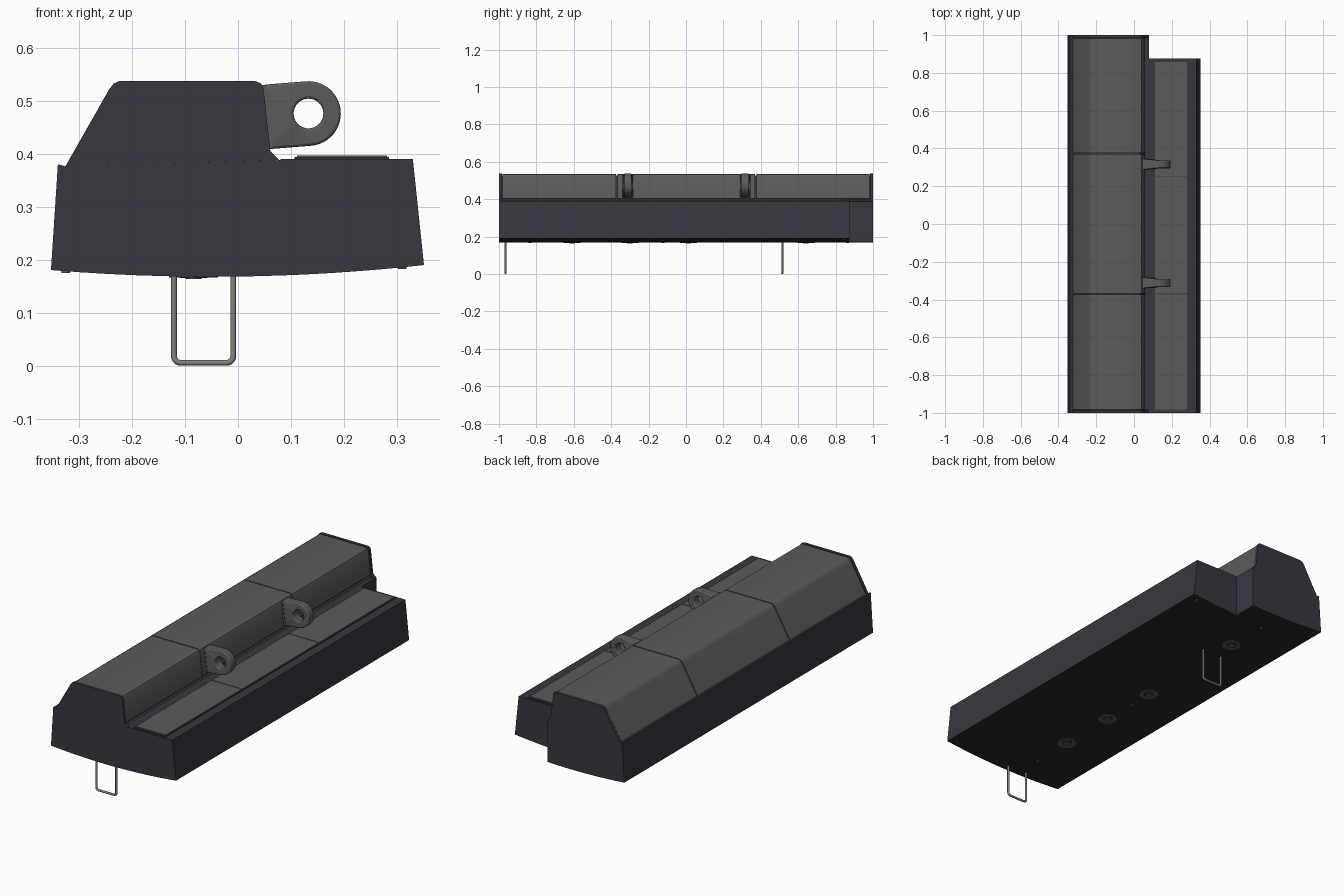
import bpy, bmesh, math
from mathutils import Vector

if "Cube" in bpy.data.objects:
    bpy.data.objects.remove(bpy.data.objects["Cube"], do_unlink=True)


def material(name, r, g, b):
    m = bpy.data.materials.new(name)
    m.use_nodes = True
    m.diffuse_color = (r, g, b, 1)
    m.node_tree.nodes["Principled BSDF"].inputs["Base Color"].default_value = (r, g, b, 1)
    return m


HOUSING = material("housing charcoal", 0.041, 0.038, 0.051)
COVER = material("cover grey", 0.105, 0.105, 0.105)
BLACK = material("underside black", 0.022, 0.022, 0.023)
STEEL = material("wire steel", 0.22, 0.225, 0.21)


def finish(bm, name, *mats):
    bmesh.ops.recalc_face_normals(bm, faces=bm.faces)
    me = bpy.data.meshes.new(name)
    bm.to_mesh(me)
    bm.free()
    ob = bpy.data.objects.new(name, me)
    bpy.context.collection.objects.link(ob)
    for m in mats:
        me.materials.append(m)
    return ob


def smooth(ob):
    bpy.ops.object.select_all(action="DESELECT")
    ob.select_set(True)
    bpy.context.view_layer.objects.active = ob
    bpy.ops.object.shade_smooth_by_angle(angle=math.radians(35))


def extrude(name, profile, y0, y1, *mats):
    """Extrude an (x, z) outline along y; a second material goes on the underside."""
    bm = bmesh.new()
    face = bm.faces.new([bm.verts.new((x, y0, z)) for x, z in profile])
    new = bmesh.ops.extrude_face_region(bm, geom=[face])["geom"]
    bmesh.ops.translate(bm, vec=(0, y1 - y0, 0), verts=[v for v in new if isinstance(v, bmesh.types.BMVert)])
    bmesh.ops.recalc_face_normals(bm, faces=bm.faces)
    bm.normal_update()
    if len(mats) > 1:
        for f in bm.faces:
            f.material_index = int(f.normal.z < -0.5)
    return finish(bm, name, *mats)


def belly(x):
    return 0.168 + 0.137 * (x + 0.05) ** 2


def belly_curve(x0, x1, n=8):
    return [(x0 + (x1 - x0) * i / n, belly(x0 + (x1 - x0) * i / n)) for i in range(n + 1)]


# Lower housing: long left half and shorter right shelf, with a curved underside
extrude("left_housing", [(-0.326, 0.376), (-0.331, 0.378), (-0.34, 0.38)] + belly_curve(-0.353, 0.08)
        + [(0.08, 0.388)], -1, 1, HOUSING, BLACK)
extrude("right_shelf", [(0.08, 0.39)] + belly_curve(0.08, 0.351) + [(0.33, 0.39)], -1, 0.875, HOUSING, BLACK)

# Raised ridge: end cheeks, inner core and three cover panels
ridge = [(-0.326, 0.376), (-0.243, 0.522), (-0.235, 0.532), (-0.225, 0.537), (0.033, 0.537),
         (0.043, 0.533), (0.048, 0.524), (0.061, 0.405), (0.078, 0.388)]


def inset(points, d):
    c = Vector((-0.1, 0.376))
    return [(x - d * (1 if x > c.x else -1), max(z - d, c.y)) for x, z in points]


for name, y0, y1 in (("front_cheek", -1, -0.985), ("back_cheek", 0.985, 1)):
    extrude(name, ridge, y0, y1, HOUSING)
extrude("ridge_core", inset(ridge, 0.01), -0.985, 0.985, HOUSING)
breaks = [-0.985, -0.37, 0.373, 0.985]
for name, y0, y1 in zip(("front_cover", "middle_cover", "back_cover"), breaks, breaks[1:]):
    smooth(extrude(name, inset(ridge[:-1], 0.002), y0 + 0.003, y1 - 0.003, COVER))


def box(name, lo, hi, mat):
    return extrude(name, [(lo[0], lo[2]), (hi[0], lo[2]), (hi[0], hi[2]), (lo[0], hi[2])], lo[1], hi[1], mat)


# Deck panels on the shelf over a dark frame
box("deck_frame", (0.107, -0.993, 0.385), (0.285, 0.868, 0.394), HOUSING)
breaks = [-0.985, -0.37, 0.25, 0.86]
for name, y0, y1 in zip(("front_deck", "middle_deck", "back_deck"), breaks, breaks[1:]):
    box(name, (0.111, y0 + 0.002, 0.388), (0.281, y1 - 0.002, 0.397), COVER)


# Pierced lugs on the ridge wall
def lug(name, yc, n=64):
    tilt, radius, reach = math.radians(4.6), 0.061, 0.088
    bm = bmesh.new()
    rings = []
    for side in (-1, 1):
        outer, inner = [], []
        for i in range(n):
            t = 2 * math.pi * i / n
            c, s = math.cos(t), math.sin(t)
            d = radius
            if c < -1e-6:
                d = min(radius / max(abs(s), 1e-6), reach / -c)
            half = 0.021 + max(0, -c * d) * 0.08
            for ring, k in ((outer, d), (inner, 0.028)):
                ring.append(bm.verts.new((0.133 + k * math.cos(t + tilt), yc + side * half,
                                          0.476 + k * math.sin(t + tilt))))
        rings.append((outer, inner))
    (a, b), (e, f) = rings
    for p, q in ((a, b), (b, f), (f, e), (e, a)):
        for i in range(n):
            j = (i + 1) % n
            bm.faces.new((p[i], p[j], q[j], q[i]))
    ob = finish(bm, name, COVER)
    bevel = ob.modifiers.new("soft_edges", "BEVEL")
    bevel.width, bevel.segments, bevel.angle_limit = 0.005, 2, math.radians(60)
    smooth(ob)


for side, yc in (("front", -0.312), ("back", 0.316)):
    lug(side + "_lug", yc)
    foot = extrude(side + "_lug_foot", [(0.045, 0.53), (0.052, 0.53), (0.067, 0.41), (0.055, 0.41)],
                   yc - 0.03, yc + 0.03, COVER)


# Wire loops hanging from the underside
def wire_loop(name, y):
    x0, x1, z0, r = -0.121, -0.009, 0.0055, 0.013
    pts = [(x0, 0.185)]
    for cx, start in ((x0 + r, math.pi), (x1 - r, 1.5 * math.pi)):
        for i in range(7):
            t = start + i * math.pi / 12
            pts.append((cx + r * math.cos(t), z0 + r + r * math.sin(t)))
    pts.append((x1, 0.185))
    cu = bpy.data.curves.new(name, "CURVE")
    cu.dimensions = "3D"
    cu.bevel_depth, cu.bevel_resolution, cu.use_fill_caps = 0.0055, 3, True
    sp = cu.splines.new("POLY")
    sp.points.add(len(pts) - 1)
    for p, (x, z) in zip(sp.points, pts):
        p.co = (x, y, z, 1)
    cu.materials.append(STEEL)
    bpy.context.collection.objects.link(bpy.data.objects.new(name, cu))


wire_loop("front_wire_loop", -0.965)
wire_loop("back_wire_loop", 0.515)


# Round fittings and screws on the underside
def disc(name, x, y, r, depth, mat):
    bm = bmesh.new()
    bmesh.ops.create_cone(bm, cap_ends=True, segments=24, radius1=r, radius2=r, depth=depth * 2)
    bmesh.ops.translate(bm, vec=(x, y, belly(x)), verts=bm.verts)
    smooth(finish(bm, name, mat))


for i, y in enumerate((-0.609, -0.3, 0.013, 0.641)):
    disc(f"base_fitting_{i + 1}", -0.084, y, 0.046, 0.002, COVER)
    disc(f"fitting_ring_{i + 1}", -0.084, y, 0.026, 0.003, HOUSING)
    disc(f"fitting_centre_{i + 1}", -0.084, y, 0.015, 0.004, COVER)
screws = [(-0.087, -0.835), (-0.087, -0.123), (-0.087, 0.863), (-0.325, -0.97), (0.31, -0.97),
          (0.31, 0.845), (-0.325, 0.97)]
for i, (x, y) in enumerate(screws):
    disc(f"base_screw_{i + 1}", x, y, 0.008, 0.003, COVER)
